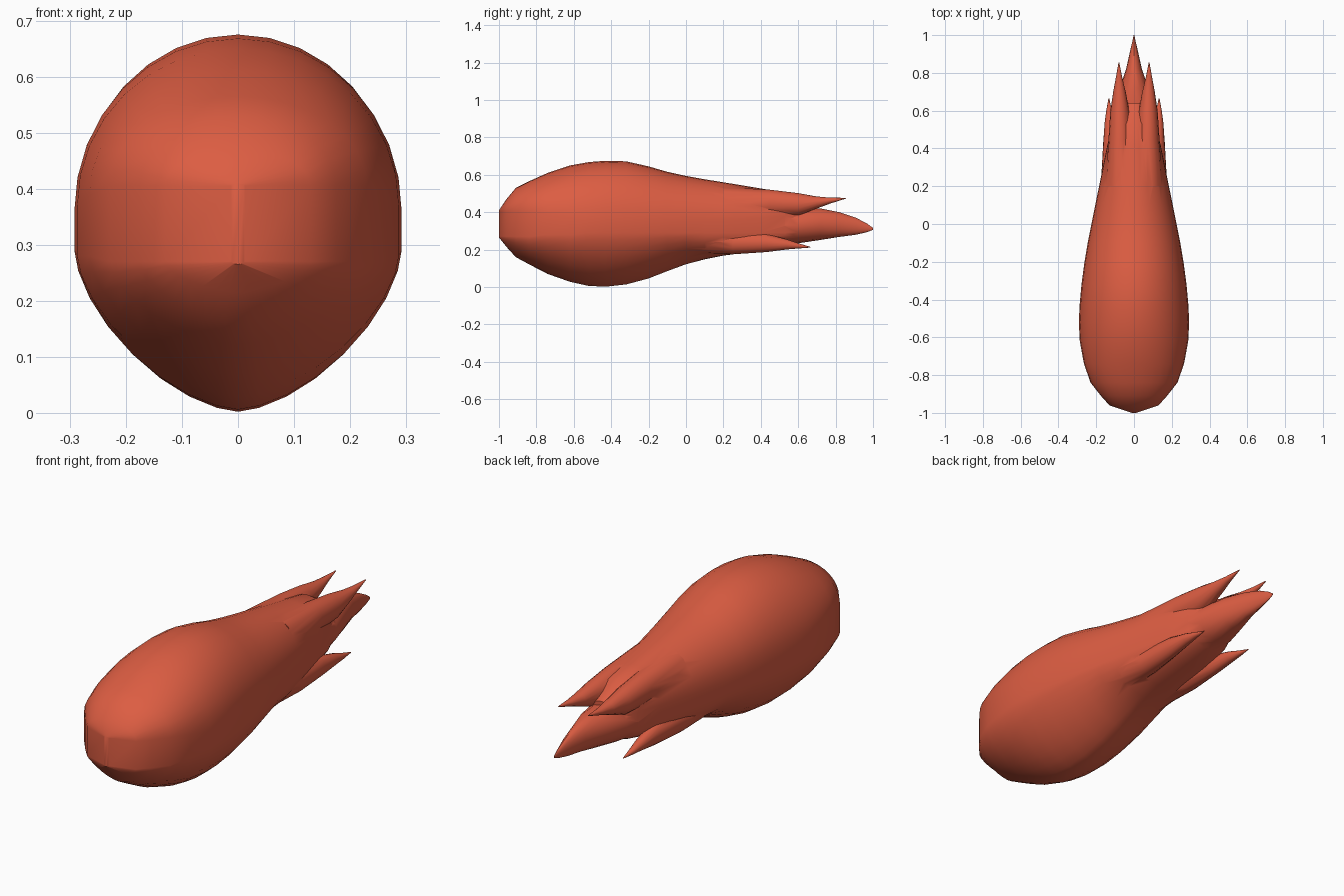
import bpy, bmesh, math

mat = bpy.data.materials.new("red")
mat.diffuse_color = (0.72, 0.11, 0.055, 1)


def loft(name, rings):
    """Skin a list of equal-length point rings and cap both ends."""
    bm = bmesh.new()
    vs = [[bm.verts.new(p) for p in r] for r in rings]
    n = len(vs[0])
    for a, b in zip(vs, vs[1:]):
        for i in range(n):
            j = (i + 1) % n
            bm.faces.new((a[i], a[j], b[j], b[i]))
    bm.faces.new(vs[0])
    bm.faces.new(vs[-1])
    bmesh.ops.recalc_face_normals(bm, faces=bm.faces)
    me = bpy.data.meshes.new(name)
    bm.to_mesh(me)
    bm.free()
    ob = bpy.data.objects.new(name, me)
    bpy.context.collection.objects.link(ob)
    me.materials.append(mat)
    return ob


def body_ring(y, hw, bottom, lo, hi, top):
    """Rounded top, short upright side, V-like keel."""
    pts = []
    n = 8
    for k in range(2 * n + 1):                      # upper half, right to left
        a = math.pi * k / (2 * n)
        pts.append((hw * math.cos(a), y, hi + (top - hi) * math.sin(a)))
    e = 2 / 1.6 if y < 0.1 else 1.0
    for k in range(2 * n + 1):                      # lower half, left to right
        a = math.pi * k / (2 * n)
        c, s = math.cos(a), max(math.sin(a), 0)
        pts.append((-hw * math.copysign(abs(c) ** e, c), y,
                    lo - (lo - bottom) * s ** e))
    return pts


# Main body: y, half width, bottom, side low, side high, top
body = loft("body", [body_ring(*r) for r in [
    (-1.00, 0.012, 0.265, 0.27, 0.405, 0.41),
    (-0.96, 0.130, 0.215, 0.27, 0.405, 0.47),
    (-0.91, 0.175, 0.160, 0.27, 0.405, 0.53),
    (-0.84, 0.230, 0.122, 0.27, 0.405, 0.565),
    (-0.74, 0.265, 0.070, 0.28, 0.39, 0.61),
    (-0.62, 0.287, 0.028, 0.28, 0.37, 0.65),
    (-0.52, 0.292, 0.006, 0.29, 0.36, 0.668),
    (-0.43, 0.288, 0.002, 0.29, 0.36, 0.675),
    (-0.32, 0.278, 0.014, 0.29, 0.36, 0.672),
    (-0.20, 0.262, 0.046, 0.29, 0.36, 0.645),
    (-0.10, 0.245, 0.085, 0.29, 0.36, 0.616),
    (0.00, 0.225, 0.122, 0.29, 0.36, 0.594),
    (0.10, 0.205, 0.148, 0.29, 0.36, 0.576),
    (0.20, 0.185, 0.168, 0.29, 0.36, 0.560),
    (0.40, 0.145, 0.195, 0.29, 0.37, 0.527),
    (0.53, 0.115, 0.225, 0.29, 0.38, 0.505),
    (0.64, 0.070, 0.260, 0.30, 0.37, 0.440)]])


def spike(name, rows, side=1, n=16):
    """Tapered tail point; rows are y, centre x, centre z, radius x, radius z."""
    return loft(name, [[(side * cx + rx * math.cos(2 * math.pi * i / n), y,
                         cz + rz * math.sin(2 * math.pi * i / n))
                        for i in range(n)] for y, cx, cz, rx, rz in rows])


# Tail points
upper = [(0.20, 0.070, 0.45, 0.080, 0.085), (0.45, 0.073, 0.447, 0.062, 0.073),
         (0.60, 0.075, 0.442, 0.050, 0.060), (0.70, 0.077, 0.452, 0.033, 0.032),
         (0.77, 0.079, 0.462, 0.018, 0.016), (0.855, 0.080, 0.475, 0.002, 0.002)]
lower = [(0.05, 0.110, 0.25, 0.070, 0.070), (0.25, 0.120, 0.235, 0.053, 0.060),
         (0.43, 0.126, 0.235, 0.037, 0.048), (0.54, 0.130, 0.228, 0.025, 0.027),
         (0.60, 0.132, 0.220, 0.015, 0.014), (0.665, 0.133, 0.213, 0.002, 0.002)]
centre = [(0.30, 0, 0.325, 0.140, 0.12), (0.60, 0, 0.328, 0.108, 0.094),
          (0.72, 0, 0.336, 0.075, 0.084), (0.82, 0, 0.334, 0.042, 0.066),
          (0.91, 0, 0.325, 0.022, 0.045), (0.97, 0, 0.316, 0.008, 0.022),
          (1.00, 0, 0.311, 0.002, 0.005)]
parts = [spike("centre_point", centre)]
for s in (1, -1):
    parts += [spike("upper_point", upper, s), spike("lower_point", lower, s)]

# Weld the points into one skin
bpy.context.view_layer.objects.active = body
for p in parts:
    m = body.modifiers.new("union", "BOOLEAN")
    m.operation, m.solver, m.object = "UNION", "EXACT", p
    bpy.ops.object.modifier_apply(modifier=m.name)
    bpy.data.objects.remove(p)

body.select_set(True)
bpy.ops.object.shade_smooth_by_angle(angle=math.radians(35))
